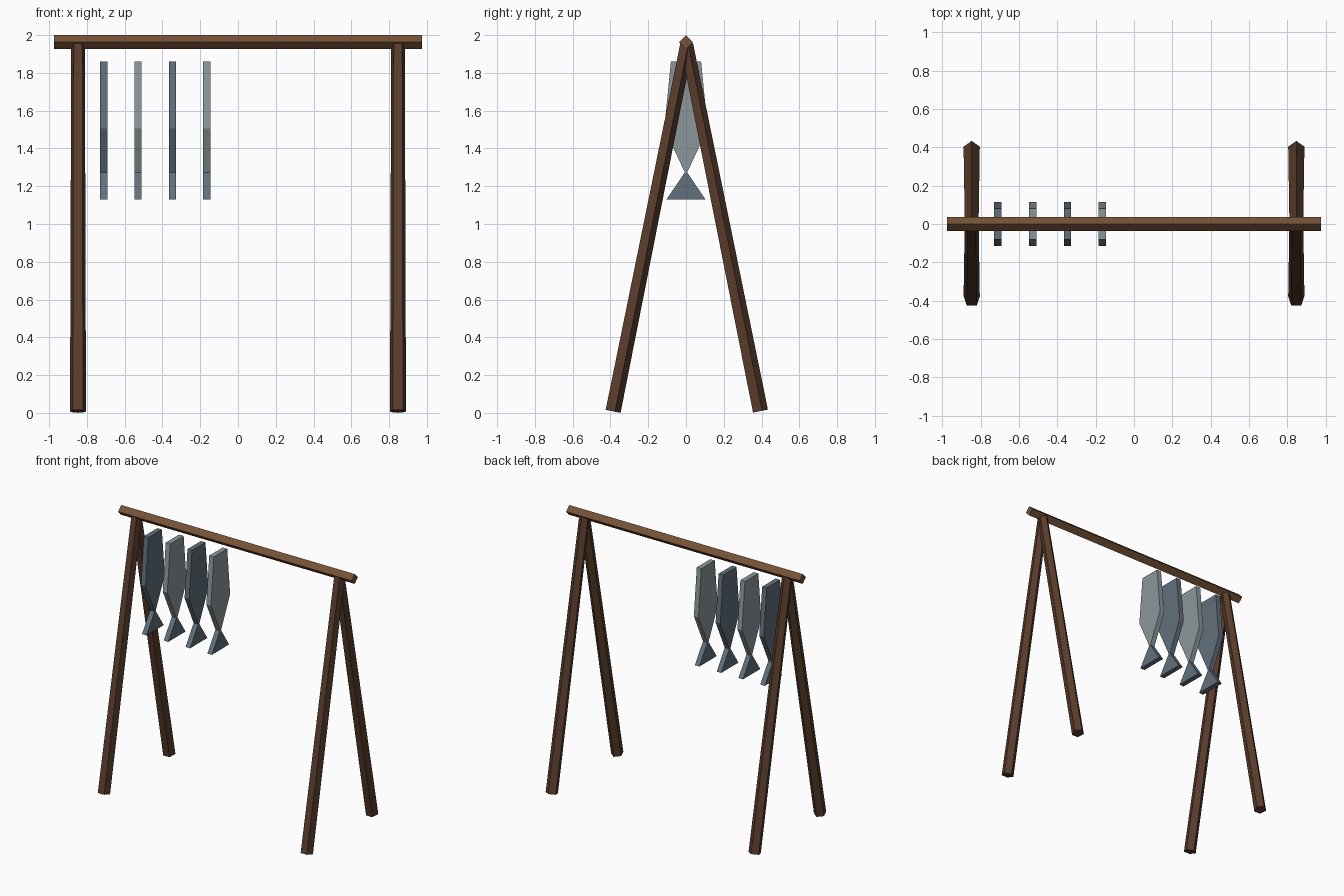
import bpy, bmesh, math
from mathutils import Matrix, Vector

if "Cube" in bpy.data.objects:
    bpy.data.objects.remove(bpy.data.objects["Cube"])


def material(name, rgb):
    m = bpy.data.materials.new(name)
    m.diffuse_color = (*rgb, 1)
    m.use_nodes = True
    m.node_tree.nodes["Principled BSDF"].inputs["Base Color"].default_value = m.diffuse_color
    return m


LEG_WOOD = material("dark_wood", (0.10, 0.046, 0.025))
RAIL_WOOD = material("light_wood", (0.18, 0.085, 0.038))
FISH_DARK = material("slate_fish", (0.12, 0.16, 0.20))
FISH_LIGHT = material("grey_fish", (0.26, 0.31, 0.33))


def finish(name, bm, mat):
    bmesh.ops.recalc_face_normals(bm, faces=bm.faces)
    mesh = bpy.data.meshes.new(name)
    bm.to_mesh(mesh)
    bm.free()
    mesh.materials.append(mat)
    ob = bpy.data.objects.new(name, mesh)
    bpy.context.collection.objects.link(ob)
    return ob


def pole(name, start, end, r1, r2, sides, axis, mat):
    """Low-poly tapered pole; axis is the one it is tipped around."""
    start, end = Vector(start), Vector(end)
    d = end - start
    angle = math.atan2(d.x, d.z) if axis == 'Y' else -math.atan2(d.y, d.z)
    bm = bmesh.new()
    bmesh.ops.create_cone(
        bm, cap_ends=True, segments=sides, radius1=r1, radius2=r2, depth=d.length,
        matrix=Matrix.Translation((start + end) / 2) @ Matrix.Rotation(angle, 4, axis))
    return finish(name, bm, mat)


def slab(name, half_profile, x, thickness, mat):
    """Flat plate: a (y, z) half outline mirrored in y and extruded along x."""
    outline = half_profile + [(-y, z) for y, z in reversed(half_profile) if y > 0]
    bm = bmesh.new()
    face = bm.faces.new([bm.verts.new((x - thickness / 2, y, z)) for y, z in outline])
    geom = bmesh.ops.extrude_face_region(bm, geom=[face])["geom"]
    bmesh.ops.translate(bm, vec=(thickness, 0, 0),
                        verts=[g for g in geom if isinstance(g, bmesh.types.BMVert)])
    return finish(name, bm, mat)


# Top rail: square pole set on its edge
pole("top_rail", (-0.975, 0, 1.963), (0.975, 0, 1.963), 0.037, 0.037, 4, 'Y', RAIL_WOOD)

# Two A-frames of five-sided legs
for side, x in (("left", -0.847), ("right", 0.847)):
    for end, y in (("front", -0.39), ("back", 0.39)):
        pole(f"{end}_{side}_leg", (x, y, 0.009), (x, 0, 1.95),
             0.0445, 0.038, 5, 'X', LEG_WOOD)

# Hanging fish: tapered body with a triangular tail
body = [(0.115, 1.505), (0.08, 1.86)]
for i in range(4):
    x = -0.711 + 0.182 * i
    slab(f"fish_body_{i + 1}", [(0, 1.26)] + body, x, 0.038,
         FISH_LIGHT if i % 2 else FISH_DARK)
    slab(f"fish_tail_{i + 1}", [(0, 1.283), (0.103, 1.13)], x, 0.038, FISH_DARK)
